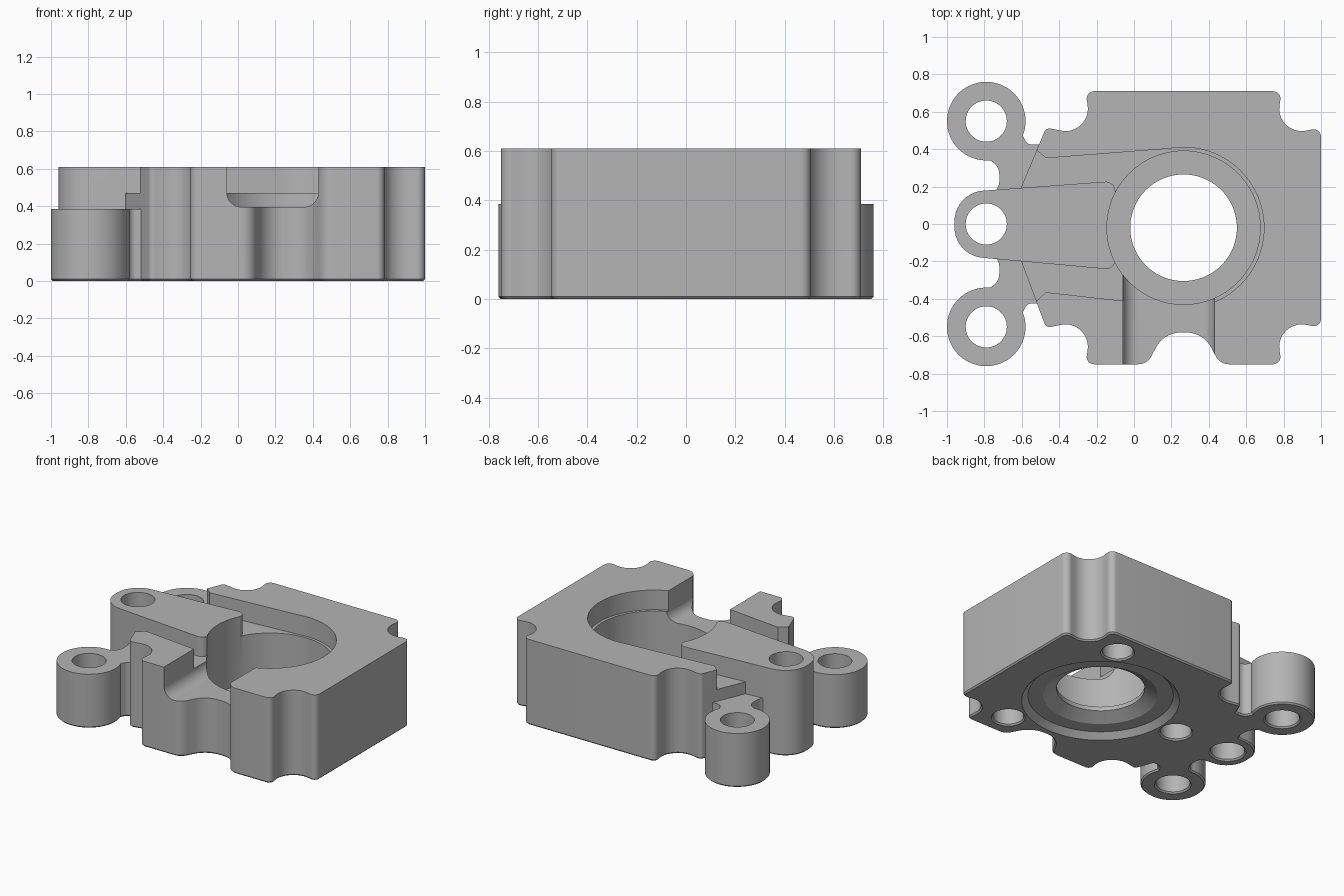
import bpy, bmesh, math
from mathutils import Vector

cube = bpy.data.objects.get("Cube")
if cube:
    bpy.data.objects.remove(cube, do_unlink=True)

TOP, LEDGE, LOW, ABOVE = 0.61, 0.47, 0.385, 0.8
CX, CY = 0.265, -0.02          # main bore axis

metal = bpy.data.materials.new("grey metal")
metal.use_nodes = True
grey = (0.46, 0.46, 0.46, 1)
metal.diffuse_color = grey
metal.node_tree.nodes["Principled BSDF"].inputs["Base Color"].default_value = grey


def rounded(points, steps=10):
    """Polygon outline from (x, y, fillet radius) corners."""
    out = []
    for i, (x, y, r) in enumerate(points):
        p = Vector((x, y))
        if r == 0:
            out.append(p)
            continue
        a = (Vector(points[i - 1][:2]) - p).normalized()
        b = (Vector(points[(i + 1) % len(points)][:2]) - p).normalized()
        half = a.angle(b) / 2
        c = p + (a + b).normalized() * (r / math.sin(half))
        t = r / math.tan(half)
        v, w = p + a * t - c, p + b * t - c
        start = math.atan2(v.y, v.x)
        sweep = math.atan2(v.x * w.y - v.y * w.x, v.dot(w))
        for k in range(steps + 1):
            ang = start + sweep * k / steps
            out.append(c + r * Vector((math.cos(ang), math.sin(ang))))
    return out


def finish(name, bm):
    bmesh.ops.recalc_face_normals(bm, faces=bm.faces[:])
    mesh = bpy.data.meshes.new(name)
    bm.to_mesh(mesh)
    bm.free()
    mesh.materials.append(metal)
    obj = bpy.data.objects.new(name, mesh)
    bpy.context.collection.objects.link(obj)
    return obj


def prism(name, points, z0, z1, chamfer=0.0, place=lambda u, v, w: (u, v, w)):
    """Extruded outline, optionally chamfered round its lower edge."""
    bm = bmesh.new()
    outline = rounded(points)
    low, high = ([bm.verts.new(place(p.x, p.y, z)) for p in outline]
                 for z in (z0 + chamfer, z1))
    n = len(outline)
    bottom = bm.faces.new(low[::-1])
    bm.faces.new(high)
    for i in range(n):
        j = (i + 1) % n
        bm.faces.new((low[i], low[j], high[j], high[i]))
    if chamfer:
        bmesh.ops.recalc_face_normals(bm, faces=bm.faces[:])
        bmesh.ops.inset_region(bm, faces=[bottom], thickness=chamfer, use_even_offset=True)
        for v in bottom.verts:
            v.co.z = z0
    return finish(name, bm)


def lathe(name, x, y, profile, sides=64):
    """Solid of revolution from (radius, z) pairs, capped at both ends."""
    bm = bmesh.new()
    rings = []
    for r, z in profile:
        rings.append([bm.verts.new((x + r * math.cos(math.tau * k / sides),
                                    y + r * math.sin(math.tau * k / sides), z))
                      for k in range(sides)])
    bm.faces.new(rings[0][::-1])
    bm.faces.new(rings[-1])
    for lo, hi in zip(rings, rings[1:]):
        for k in range(sides):
            j = (k + 1) % sides
            bm.faces.new((lo[k], lo[j], hi[j], hi[k]))
    return finish(name, bm)


def combine(target, tool, operation):
    mod = target.modifiers.new("combine", "BOOLEAN")
    mod.operation, mod.solver, mod.object = operation, "EXACT", tool
    bpy.context.view_layer.objects.active = target
    with bpy.context.temp_override(object=target, active_object=target):
        bpy.ops.object.modifier_apply(modifier=mod.name)
    bpy.data.objects.remove(tool, do_unlink=True)


# main block with corner reliefs and a front scallop
block = prism("valve_block", [
    (1, -0.555, 0.04), (1, 0.515, 0.04), (0.75, 0.465, 0.12), (0.79, 0.71, 0.04),
    (-0.26, 0.71, 0.04), (-0.22, 0.465, 0.12), (-0.47, 0.515, 0.03),
    (-0.61, 0.18, 0), (-0.61, -0.18, 0),
    (-0.47, -0.555, 0.03), (-0.22, -0.505, 0.12), (-0.26, -0.75, 0.04),
    (0.07, -0.75, 0.08), (0.16, -0.58, 0.15), (0.37, -0.58, 0.15), (0.46, -0.75, 0.08),
    (0.79, -0.75, 0.04), (0.75, -0.505, 0.12)], 0, TOP, 0.01)

# tapered pocket, round upper recess and front channel
combine(block, prism("pocket_cutter", [
    (CX, 0.409, 0), (-0.47, 0.352, 0), (-0.52, 0.395, 0), (-0.75, 0.395, 0),
    (-0.75, -0.41, 0), (-0.52, -0.41, 0), (-0.47, -0.365, 0), (0.2, -0.44, 0)],
    LEDGE, ABOVE), "DIFFERENCE")
combine(block, lathe("recess_cutter", CX, CY, [(0.43, LEDGE), (0.43, ABOVE)], 96), "DIFFERENCE")
combine(block, prism("channel_cutter", [
    (-0.06, 0.395, 0.08), (0.43, 0.395, 0.08), (0.43, ABOVE, 0), (-0.06, ABOVE, 0)],
    -0.9, -0.2, place=lambda u, v, w: (u, w, v)), "DIFFERENCE")

# low web joining the bosses to the block
half = [(-0.35, 0.40, 0), (-0.46, 0.47, 0), (-0.49, 0.425, 0.03), (-0.57, 0.425, 0.04),
        (-0.61, 0.5, 0), (-0.79, 0.55, 0), (-0.82, 0.345, 0), (-0.72, 0.345, 0.08),
        (-0.72, 0.15, 0.08), (-0.82, 0.15, 0)]
web = half + [(x, -y, r) for x, y, r in reversed(half)]
combine(block, prism("web", web, 0, LOW, 0.01), "UNION")

# outer bosses
for side in (1, -1):
    combine(block, lathe("boss", -0.79, side * 0.55,
                         [(0.2, 0), (0.21, 0.01), (0.21, LOW)]), "UNION")

# raised centre arm with its rounded end
combine(block, prism("arm", [
    (-0.96, -0.167, 0.165), (-0.10, -0.245, 0.05),
    (-0.10, 0.23, 0.05), (-0.96, 0.167, 0.165)], 0, TOP, 0.01), "UNION")

# stepped main bore with underside seat
combine(block, lathe("bore_cutter", CX, CY, [
    (0.52, -0.01), (0.47, 0.04), (0.37, 0.04), (0.285, 0.09),
    (0.285, 0.12), (0.41, 0.12), (0.41, ABOVE)], 96), "DIFFERENCE")

# through holes in the bosses
for y in (-0.55, 0, 0.55):
    combine(block, lathe("hole_cutter", -0.79, y,
                         [(0.13, -0.01), (0.11, 0.01), (0.11, ABOVE)], 48), "DIFFERENCE")

# three blind holes around the bore underneath
for k in range(3):
    ang = math.pi + k * math.tau / 3
    combine(block, lathe("blind_cutter", CX + 0.635 * math.cos(ang), CY + 0.635 * math.sin(ang),
                         [(0.12, -0.01), (0.1, 0.01), (0.1, 0.3)], 48), "DIFFERENCE")

bpy.ops.object.select_all(action="DESELECT")
block.select_set(True)
bpy.context.view_layer.objects.active = block
bpy.ops.object.shade_smooth_by_angle(angle=math.radians(30))
